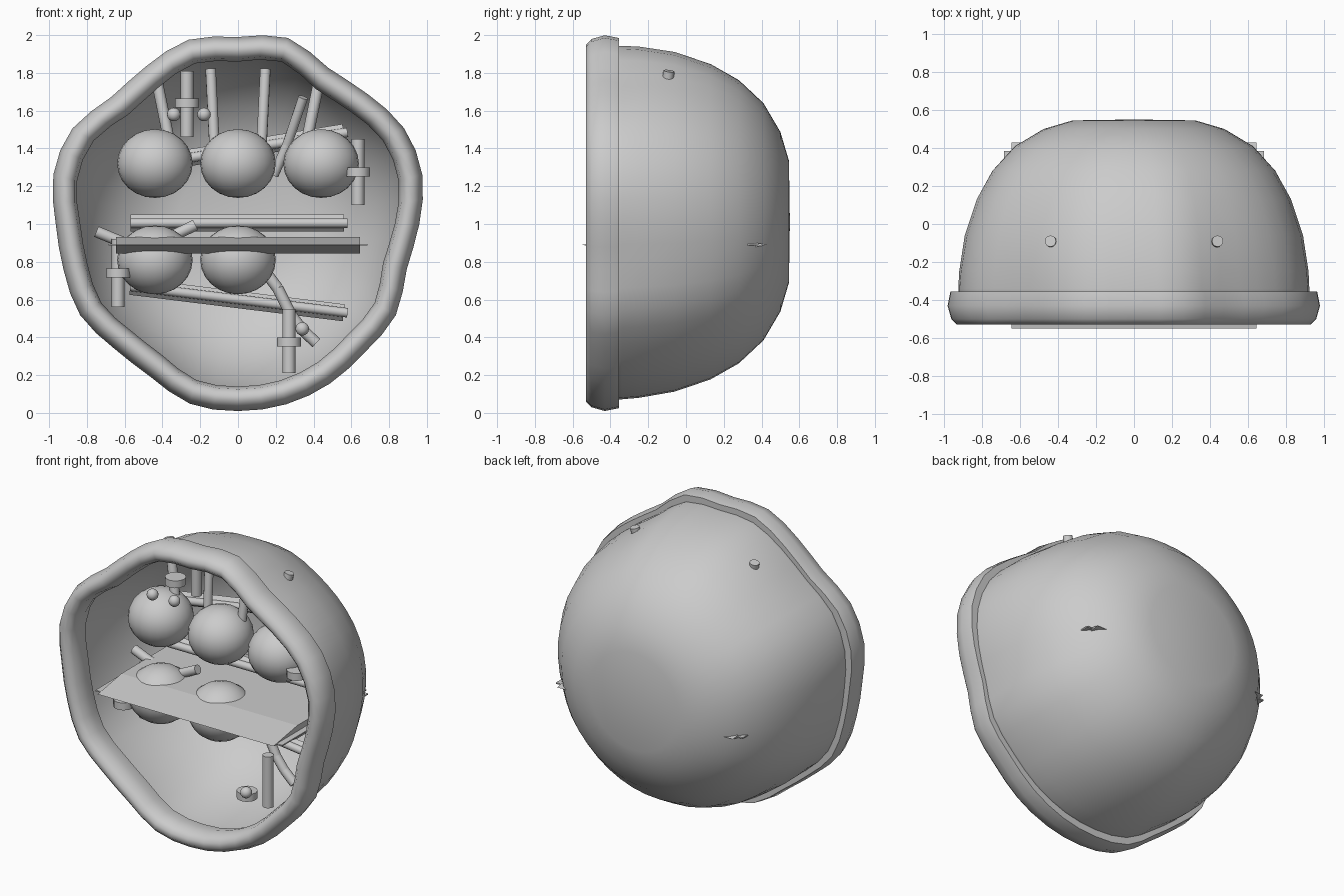
import bpy, bmesh, math
from mathutils import Vector

if "Cube" in bpy.data.objects:
    bpy.data.objects.remove(bpy.data.objects["Cube"])

# rim outline: outer radius every 15 degrees around (x=0, z=1), then doubled smoothly
K = [.96, 1.01, 1.015, .972, .955, 1.02, .99, 1.01, .967, .95, 1.012, 1.012,
     .965, .955, .965, .93, .932, .985, .99, .988, .975, .955, .965, .925]
R = []
for i in range(len(K)):
    a, b, c, d = (K[(i + o) % len(K)] for o in (-1, 0, 1, 2))
    R += [b, (9 * (b + c) - a - d) / 16]
N = len(R)


def make(name, verts, faces, smooth=None):
    me = bpy.data.meshes.new(name)
    me.from_pydata(verts, [], faces)
    ob = bpy.data.objects.new(name, me)
    bpy.context.collection.objects.link(ob)
    bm = bmesh.new()
    bm.from_mesh(me)
    bmesh.ops.recalc_face_normals(bm, faces=bm.faces)
    bm.to_mesh(me)
    bm.free()
    finish(ob, smooth)
    return ob


def finish(ob, angle):
    if angle:
        bpy.ops.object.select_all(action='DESELECT')
        ob.select_set(True)
        bpy.context.view_layer.objects.active = ob
        bpy.ops.object.shade_smooth_by_angle(angle=math.radians(angle))


def bridge(rings, count, closed=False):
    k = len(rings)
    return [(i * count + j, i * count + (j + 1) % count,
             (i + 1) % k * count + (j + 1) % count, (i + 1) % k * count + j)
            for i in range(k if closed else k - 1) for j in range(count)]


def polar(r, j, y, zc=1.0):
    a = 2 * math.pi * j / N
    return (r * math.cos(a), y, zc + r * math.sin(a))


def rod(name, a, b, r=.03, sides=12):
    a, b = Vector(a), Vector(b)
    d = b - a
    bpy.ops.mesh.primitive_cylinder_add(vertices=sides, radius=r, depth=d.length, location=(a + b) / 2)
    ob = bpy.context.object
    ob.name = name
    ob.rotation_mode = 'QUATERNION'
    ob.rotation_quaternion = d.to_track_quat('Z', 'Y')
    finish(ob, 40)
    return ob


def ball(name, loc, r, squash=1, seg=24):
    bpy.ops.mesh.primitive_uv_sphere_add(segments=seg, ring_count=seg // 2, radius=r, location=loc)
    ob = bpy.context.object
    ob.name = name
    ob.scale.z = squash
    finish(ob, 60)
    return ob


# wavy rim: rounded section swept around the outline (radial inset, y)
section = [(.015, -.355), (0, -.43), (.02, -.50), (.05, -.53), (.085, -.53),
           (.115, -.50), (.13, -.43), (.115, -.355)]
rings = [[polar(R[j] - d, j, y) for j in range(N)] for d, y in section]
make("rim", [v for r in rings for v in r], bridge(rings, N, True), 50)

# bowl shell: outline smooths out and shrinks toward the flat back
profile = [(1, -.42), (1, -.34), (.997, -.25), (.967, -.06), (.90, .13), (.81, .28),
           (.68, .41), (.515, .50), (.35, .545)]
rings = []
for i, (s, y) in enumerate(profile):
    t = min(1, .2 + .8 * max(0, i - 1) / 6)
    rings.append([polar(s * ((1 - t) * R[j] * .945 + t * .922), j, y, 1 + .012 * min(1, t * 2))
                  for j in range(N)])
verts = [v for r in rings for v in r] + [(0, .55, 1.01)]
faces = bridge(rings, N)
last = (len(rings) - 1) * N
faces += [(last + j, last + (j + 1) % N, len(verts) - 1) for j in range(N)]
shell = make("shell", verts, faces, 60)
solid = shell.modifiers.new("wall", 'SOLIDIFY')
solid.thickness = .02
solid.offset = -1

# shelf with bevelled long edges, and a thin sheet through its middle
cs = [(-.55, .89), (-.30, .932), (.18, .932), (.43, .89), (.18, .845), (-.30, .845)]
rings = [[(x, y, z) for y, z in cs] for x in (-.645, .645)]
make("shelf", [v for r in rings for v in r],
     bridge(rings, 6) + [tuple(range(6)), tuple(range(6, 12))])
bpy.ops.mesh.primitive_cube_add(size=1, location=(0, -.065, .89))
bpy.context.object.name = "shelf_sheet"
bpy.context.object.scale = (1.37, .90, .008)

# big globes
for x, z in [(-.44, 1.32), (0, 1.32), (.44, 1.32), (-.44, .81), (0, .81)]:
    ball("globe", (x, -.18, z), .2, .91)

# back rails: flattened bar with a round rod along it
for a, b in [((-.57, 1.30), (.57, 1.485)), ((-.57, 1.005), (.57, 1.005)), ((-.57, .67), (.57, .53))]:
    rod("rail_rod", (a[0], .09, a[1]), (b[0] + .01, .09, b[1]), .025)
    rod("rail_bar", (a[0], .12, a[1]), (b[0] - .01, .12, b[1]), .045, 4)

# hanging roots, mirrored left and right
for s in (-1, 1):
    rod("outer_root", (s * .44, -.09, 1.81), (s * .36, -.14, 1.42), .03)
    rod("inner_root", (s * .145, -.09, 1.82), (s * .125, -.14, 1.42), .028)
rod("slanted_root", (.345, -.05, 1.67), (.26, .03, 1.42), .026)
rod("slanted_root_tip", (.26, .03, 1.42), (.19, .06, 1.26), .026)

# upright posts, each with a collar floating in front
for x, y, z0, z1, zc in [(-.27, -.05, 1.46, 1.81, 1.64), (.635, -.07, 1.10, 1.45, 1.275),
                         (-.635, -.07, .56, .92, .74), (.27, -.07, .21, .55, .375)]:
    rod("post", (x, y, z0), (x, y, z1), .034)
    rod("collar", (x, y - .22, zc - .024), (x, y - .22, zc + .024), .064)

# lower branches
for a, b in [((.15, .0, .74), (.21, .0, .66)), ((.21, .0, .66), (.28, .0, .52)),
             ((.28, .0, .52), (.34, .0, .44)), ((.34, .0, .44), (.415, .0, .37)),
             ((-.75, -.02, .96), (-.58, -.02, .89)), ((-.36, -.1, .93), (-.225, -.1, .995))]:
    rod("branch", a, b, .03)

# small beads
for x, y, z in [(-.34, -.41, 1.58), (-.18, -.41, 1.58), (.34, -.40, .445)]:
    ball("bead", (x, y, z), .036, 1, 16)
